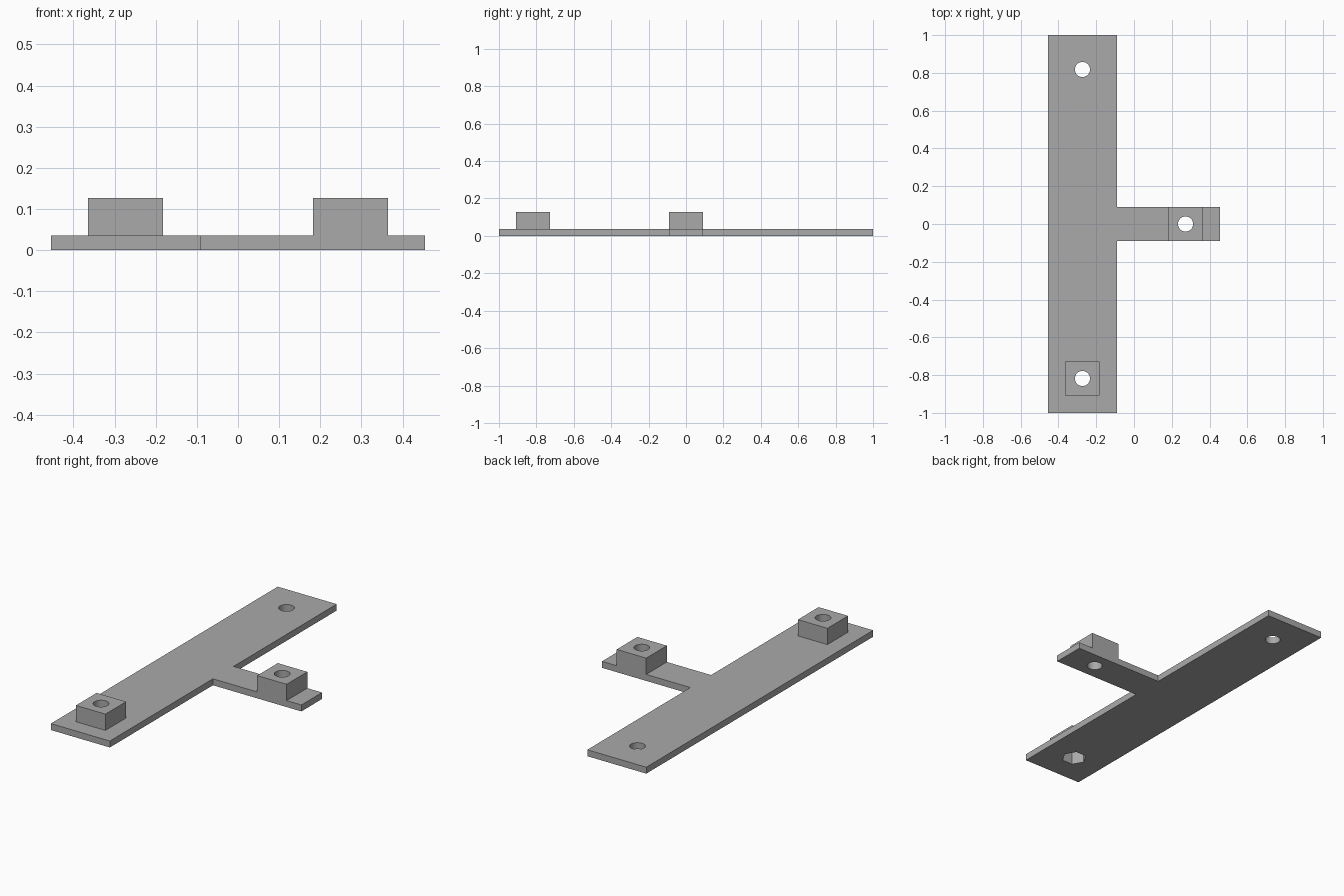
import bpy, bmesh, math

if "Cube" in bpy.data.objects:
    bpy.data.objects.remove(bpy.data.objects["Cube"])

PLATE_T, TOP = 0.036, 0.127      # plate thickness, block top
HALF = 0.091                     # half width of the arm and blocks
EDGE, INNER = 0.455, -0.091      # outer x extent, long plate inner edge
HOLE_X, HOLE_Y = 0.273, 0.818

grey = bpy.data.materials.new("mid_grey")
grey.use_nodes = True
grey.diffuse_color = (0.4, 0.4, 0.4, 1)
grey.node_tree.nodes["Principled BSDF"].inputs["Base Color"].default_value = (0.4, 0.4, 0.4, 1)


def prism(name, outline, z0, z1):
    """Extrude a flat outline from z0 to z1."""
    bm = bmesh.new()
    face = bm.faces.new([bm.verts.new((x, y, z0)) for x, y in outline])
    new = bmesh.ops.extrude_face_region(bm, geom=[face])["geom"]
    top = [v for v in new if isinstance(v, bmesh.types.BMVert)]
    bmesh.ops.translate(bm, vec=(0, 0, z1 - z0), verts=top)
    bmesh.ops.recalc_face_normals(bm, faces=bm.faces)
    mesh = bpy.data.meshes.new(name)
    bm.to_mesh(mesh)
    bm.free()
    mesh.materials.append(grey)
    obj = bpy.data.objects.new(name, mesh)
    bpy.context.collection.objects.link(obj)
    return obj


def ring(x, y, radius, sides):
    steps = [2 * math.pi * i / sides for i in range(sides)]
    return [(x + radius * math.cos(a), y + radius * math.sin(a)) for a in steps]


def square(x, y):
    return [(x - HALF, y - HALF), (x + HALF, y - HALF),
            (x + HALF, y + HALF), (x - HALF, y + HALF)]


def combine(target, helper, operation):
    """Apply a boolean and remove the helper."""
    helper.hide_render = True
    mod = target.modifiers.new(operation.lower(), 'BOOLEAN')
    mod.object, mod.operation, mod.solver = helper, operation, 'EXACT'
    bpy.ops.object.select_all(action='DESELECT')
    target.select_set(True)
    bpy.context.view_layer.objects.active = target
    bpy.ops.object.modifier_apply(modifier=mod.name)
    bpy.data.objects.remove(helper)


# T-shaped base plate
bracket = prism("mounting_bracket", [
    (-EDGE, -1), (INNER, -1), (INNER, -HALF), (EDGE, -HALF),
    (EDGE, HALF), (INNER, HALF), (INNER, 1), (-EDGE, 1)], 0, PLATE_T)

# Raised blocks, on the front end and on the arm
for x, y in ((-HOLE_X, -HOLE_Y), (HOLE_X, 0)):
    combine(bracket, prism("block", square(x, y), PLATE_T, TOP), 'UNION')

# Round through holes
for x, y in ((-HOLE_X, -HOLE_Y), (-HOLE_X, HOLE_Y), (HOLE_X, 0)):
    combine(bracket, prism("hole_cutter", ring(x, y, 0.04, 32), -0.1, 0.3), 'DIFFERENCE')

# Hexagonal nut pocket under the front block
pocket = prism("pocket_cutter", ring(-HOLE_X, -HOLE_Y, 0.065, 6), -0.1, 0.09)
combine(bracket, pocket, 'DIFFERENCE')

bpy.ops.object.shade_smooth_by_angle(angle=math.radians(30))
